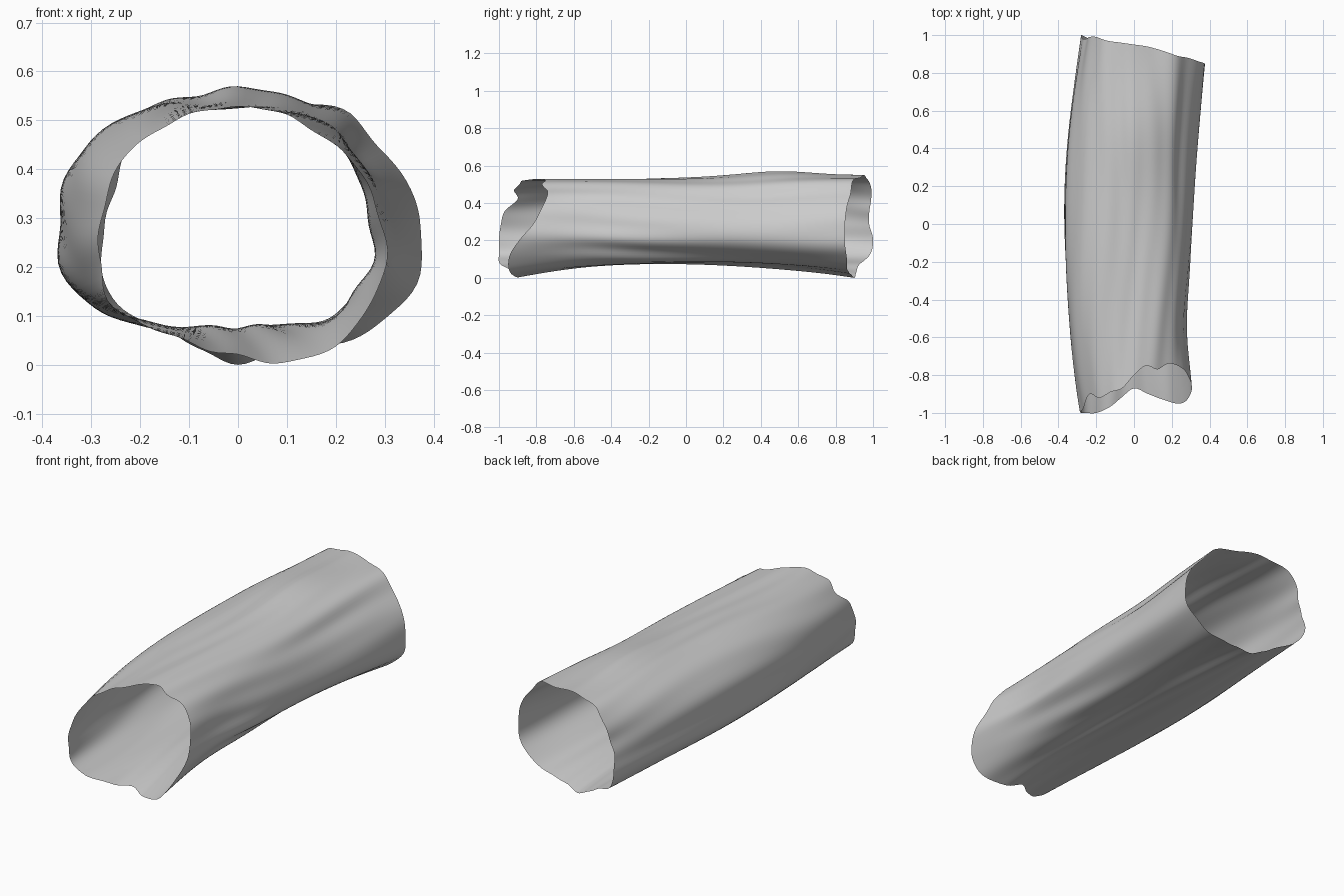
import bpy
import bmesh
import math

cube = bpy.data.objects.get("Cube")
if cube:
    bpy.data.objects.remove(cube, do_unlink=True)

AROUND = 120   # vertices around the trunk
ALONG = 64     # rows of faces from front to back
AXIS_HEIGHT = 0.29
SECTION_Y = 0.93

# Radii in hundredths, evenly spaced by angle from the +x side over the top
FRONT = [30.5, 29.5, 28, 25, 24, 24, 24, 24.5, 25, 26, 27, 28,
         29, 30, 31, 28.5, 26, 26, 27, 29.5, 31, 32, 31.5, 32]
MIDDLE = [30.5, 29, 28, 28, 27, 25.5, 25, 25.5, 28.5, 32, 35, 37,
          36.5, 37, 33.5, 28, 24, 21.5, 21, 20.5, 23, 26.5, 28.5, 32]
BACK = [38.5, 37, 33, 32.5, 28.5, 26.5, 27, 26.5, 28, 28.5, 28, 27.5,
        28.5, 30, 30, 27, 25.5, 27, 29, 28.5, 30, 33.5, 37, 39.5]
# Ragged ends: distance from the middle, in hundredths
FRONT_RIM = [82, 78, 75, 74, 77, 75, 80, 87, 89, 92, 90, 97,
             99, 100, 100, 100, 97, 92, 87, 90, 93, 95, 94, 89]
BACK_RIM = [85, 86, 88, 89, 92, 94, 95, 96, 97, 99, 99, 98,
            98, 100, 99, 95, 92, 91, 90, 88, 87, 86, 86, 85]
# Local swellings: angle in degrees, y, radius change
SWELLINGS = [(-10, -0.55, -0.027), (90, 0.5, 0.024), (25, 0.35, -0.01)]


def sample(ring, angle):
    """Smooth periodic interpolation of a ring of values."""
    n = len(ring)
    place = angle / math.tau * n
    i = math.floor(place)
    t = place - i
    a, b, c, d = (ring[(i + k) % n] / 100 for k in (-1, 0, 1, 2))
    return b + t / 2 * (c - a + t * (2 * a - 5 * b + 4 * c - d
                                     + t * (3 * (b - c) + d - a)))


def bark(angle, y):
    """Shallow wavering grooves that run lengthwise."""
    drift = angle + 0.12 * math.sin(3 * y + 1)
    return (0.002 * math.sin(15 * drift + 1.5 * y)
            + 0.003 * math.sin(5 * y + 4 * angle))


def radius(angle, y):
    s = y / SECTION_Y
    front, middle, back = (sample(r, angle) for r in (FRONT, MIDDLE, BACK))
    r = middle * (1 - s * s) + front * s * (s - 1) / 2 + back * s * (s + 1) / 2
    for degrees, centre, change in SWELLINGS:
        turn = math.cos(angle - math.radians(degrees)) - 1
        r += change * math.exp(6 * turn - ((y - centre) / 0.27) ** 2)
    return r + bark(angle, y)


# Hollow trunk: one thin open shell
bm = bmesh.new()
rows = []
for j in range(ALONG + 1):
    f = j / ALONG
    row = []
    for i in range(AROUND):
        angle = math.tau * i / AROUND
        y = -sample(FRONT_RIM, angle) * (1 - f) + sample(BACK_RIM, angle) * f
        r = radius(angle, y)
        row.append(bm.verts.new((r * math.cos(angle), y,
                                 AXIS_HEIGHT + r * math.sin(angle))))
    rows.append(row)
for near, far in zip(rows, rows[1:]):
    for i in range(AROUND):
        k = (i + 1) % AROUND
        bm.faces.new((near[i], far[i], far[k], near[k]))

# Rest the trunk on the ground
lowest = min(v.co.z for v in bm.verts)
for v in bm.verts:
    v.co.z -= lowest

mesh = bpy.data.meshes.new("hollow_log")
bm.to_mesh(mesh)
bm.free()
log = bpy.data.objects.new("hollow_log", mesh)
bpy.context.collection.objects.link(log)
for polygon in mesh.polygons:
    polygon.use_smooth = True

# Plain pale grey
grey = bpy.data.materials.new("pale_grey")
grey.use_nodes = True
colour = (0.6, 0.6, 0.6, 1)
grey.diffuse_color = colour
grey.node_tree.nodes["Principled BSDF"].inputs["Base Color"].default_value = colour
mesh.materials.append(grey)
